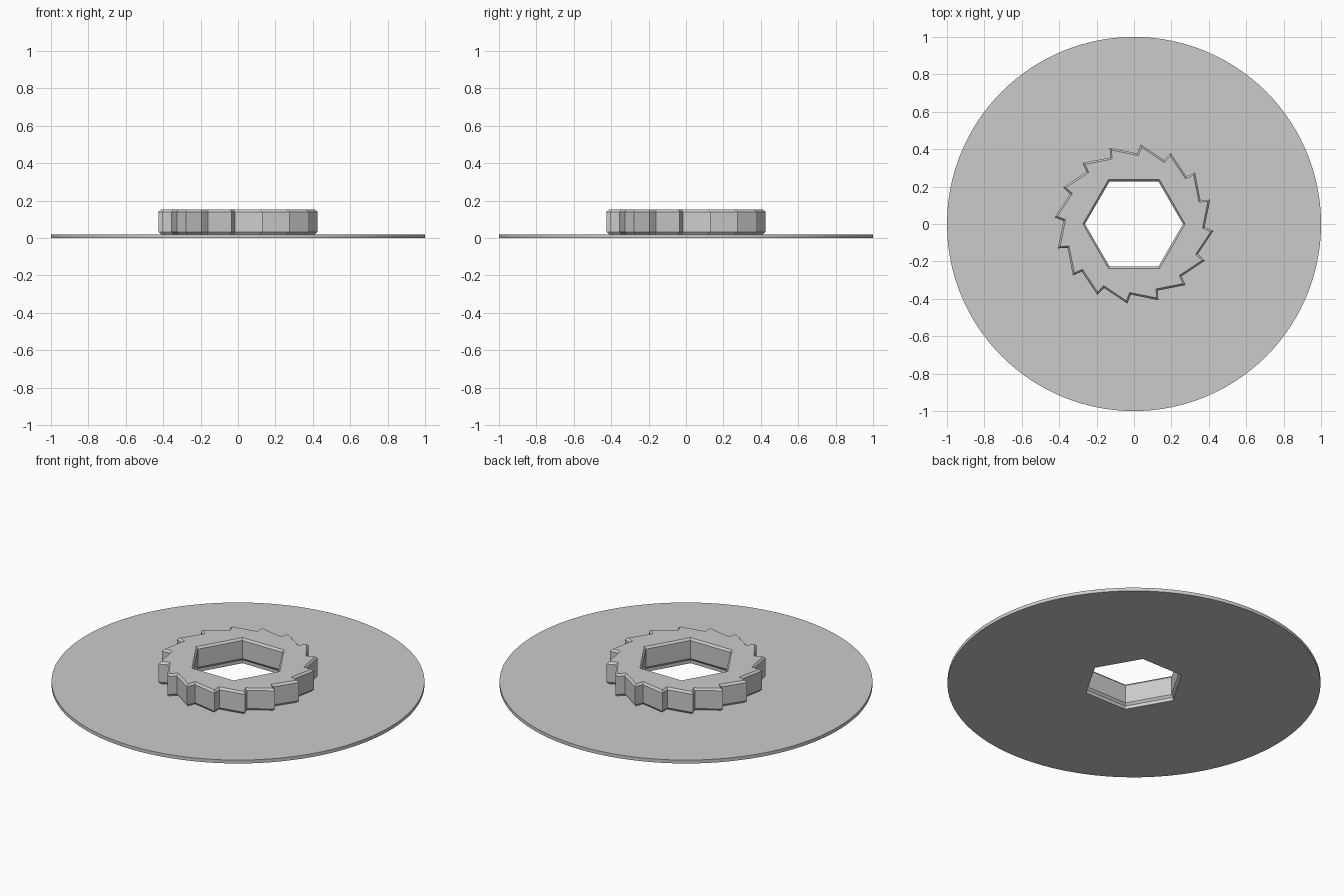
import bpy, bmesh, math
from mathutils import Vector

if "Cube" in bpy.data.objects:
    bpy.data.objects.remove(bpy.data.objects["Cube"])

TEETH = 16
CHAMFER = 0.01

grey = bpy.data.materials.new("plain grey")
grey.diffuse_color = (0.6, 0.6, 0.6, 1)
grey.use_nodes = True
grey.node_tree.nodes["Principled BSDF"].inputs["Base Color"].default_value = grey.diffuse_color


def polar(r, deg):
    return Vector((r * math.cos(math.radians(deg)), r * math.sin(math.radians(deg))))


def polygon(r, n):
    return [polar(r, 360 * i / n) for i in range(n)]


def offset(points, d):
    """Mitred offset of a counter-clockwise outline; positive d shrinks it."""
    out = []
    for i, p in enumerate(points):
        a = (p - points[i - 1]).normalized()
        b = (points[(i + 1) % len(points)] - p).normalized()
        na, nb = Vector((-a.y, a.x)), Vector((-b.y, b.x))
        out.append(p + (na + nb) * d / (1 + na.dot(nb)))
    return out


def plate(name, layers, smooth=False):
    """Solid with a hole: each layer is (z, outer outline, hole outline)."""
    bm = bmesh.new()
    rings = [[[bm.verts.new((p.x, p.y, z)) for p in loop] for loop in (outer, hole)]
             for z, outer, hole in layers]
    # outer and hole walls
    for lo, hi in zip(rings, rings[1:]):
        for k in range(2):
            n = len(lo[k])
            for i in range(n):
                j = (i + 1) % n
                quad = [lo[k][i], lo[k][j], hi[k][j], hi[k][i]]
                bm.faces.new(quad if k == 0 else quad[::-1])
    # top and bottom caps
    for ring, up in ((rings[0], -1), (rings[-1], 1)):
        edges = [bm.edges.get((l[i - 1], l[i])) for l in ring for i in range(len(l))]
        bmesh.ops.triangle_fill(bm, use_beauty=True, use_dissolve=False,
                                edges=edges, normal=(0, 0, up))
    bmesh.ops.recalc_face_normals(bm, faces=bm.faces)
    mesh = bpy.data.meshes.new(name)
    bm.to_mesh(mesh)
    bm.free()
    mesh.materials.append(grey)
    ob = bpy.data.objects.new(name, mesh)
    bpy.context.collection.objects.link(ob)
    if smooth:
        bpy.context.view_layer.objects.active = ob
        ob.select_set(True)
        bpy.ops.object.shade_smooth_by_angle(angle=math.radians(30))
        ob.select_set(False)


# slanted saw teeth around the ratchet, slightly undercut
teeth = []
for i in range(TEETH):
    a = 85.2 + i * 360 / TEETH
    teeth += [polar(0.427, a), polar(0.378, a + 2.2)]

bore = polygon(0.262, 6)
wide_bore = offset(bore, -CHAMFER)
small_teeth = offset(teeth, CHAMFER)

# thin round flange with hexagonal hole
disc = polygon(1.0, 128)
plate("flange_disc", [(0, disc, wide_bore), (0.02, disc, wide_bore)], smooth=True)

# ratchet wheel with chamfered edges top and bottom
plate("ratchet_wheel", [
    (0.02, small_teeth, wide_bore),
    (0.033, teeth, bore),
    (0.14, teeth, bore),
    (0.152, small_teeth, wide_bore),
])
